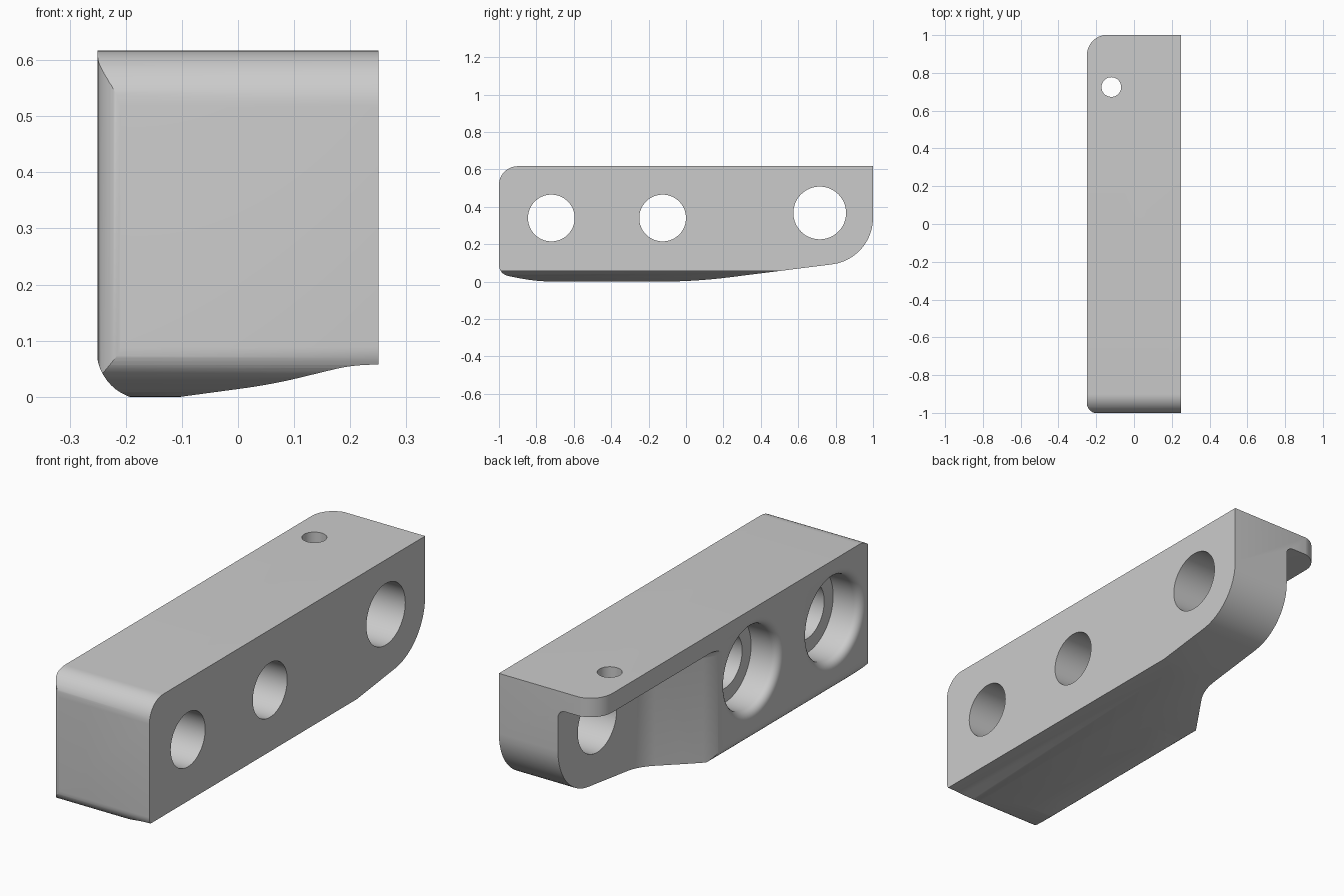
import bpy, bmesh, math
from mathutils import Vector

if "Cube" in bpy.data.objects:
    bpy.data.objects.remove(bpy.data.objects["Cube"])


def rounded(corners, steps=12):
    """Turn (u, v, radius) corners into a filleted outline."""
    pts = []
    for i, (u, v, r) in enumerate(corners):
        p = Vector((u, v))
        if r == 0:
            pts.append(p)
            continue
        d1 = (Vector(corners[i - 1][:2]) - p).normalized()
        d2 = (Vector(corners[(i + 1) % len(corners)][:2]) - p).normalized()
        half = math.acos(max(-1, min(1, d1.dot(d2)))) / 2
        inward = (d1 + d2).normalized()
        across = (d2 - d1).normalized()
        centre = p + inward * (r / math.sin(half))
        sweep = math.pi / 2 - half
        for k in range(steps + 1):
            t = sweep * (2 * k / steps - 1)
            pts.append(centre + (across * math.sin(t) - inward * math.cos(t)) * r)
    return pts


def finish(name, bm):
    bmesh.ops.recalc_face_normals(bm, faces=bm.faces)
    mesh = bpy.data.meshes.new(name)
    bm.to_mesh(mesh)
    bm.free()
    ob = bpy.data.objects.new(name, mesh)
    bpy.context.collection.objects.link(ob)
    return ob


def prism(name, corners, axis, low, high):
    """Extrude an outline along one axis."""
    place = {"x": lambda p, d: (d, p.x, p.y),
             "y": lambda p, d: (p.x, d, p.y),
             "z": lambda p, d: (p.x, p.y, d)}[axis]
    pts = rounded(corners)
    bm = bmesh.new()
    a = [bm.verts.new(place(p, low)) for p in pts]
    b = [bm.verts.new(place(p, high)) for p in pts]
    bm.faces.new(a)
    bm.faces.new(b)
    for i in range(len(pts)):
        j = (i + 1) % len(pts)
        bm.faces.new((a[i], a[j], b[j], b[i]))
    return finish(name, bm)


def turned(name, profile, axis, u, v, sides=64):
    """Solid of revolution from (distance, radius) pairs along x or z."""
    bm = bmesh.new()
    rings = []
    for d, r in profile:
        ring = []
        for k in range(sides):
            t = math.tau * k / sides
            c, s = u + r * math.cos(t), v + r * math.sin(t)
            ring.append(bm.verts.new((d, c, s) if axis == "x" else (c, s, d)))
        rings.append(ring)
    bm.faces.new(rings[0])
    bm.faces.new(rings[-1])
    for a, b in zip(rings, rings[1:]):
        for k in range(sides):
            j = (k + 1) % sides
            bm.faces.new((a[k], a[j], b[j], b[k]))
    return finish(name, bm)


def apply(ob, mod):
    bpy.context.view_layer.objects.active = ob
    bpy.ops.object.modifier_apply(modifier=mod.name)


def combine(ob, tool, operation):
    mod = ob.modifiers.new("combine", "BOOLEAN")
    mod.operation, mod.solver, mod.object = operation, "EXACT", tool
    apply(ob, mod)
    bpy.data.objects.remove(tool)


# Main block: side outline trimmed by the front and plan outlines
block = prism("mounting_block", [
    (-1, .617, .1), (1, .617, 0), (1, .12, .25), (.05, 0, 3),
    (-.8, 0, 1), (-1, .04, .06)], "x", -.3, .3)
front_outline = prism("front_outline", [
    (-.252, .8, 0), (.26, .8, 0), (.26, .058, 0), (.2, .056, .3),
    (.06, .022, 1), (-.14, -.005, .3), (-.252, -.005, .088)], "y", -1.2, 1.2)
plan_outline = prism("plan_outline", [
    (-.25, -1.002, .055), (.25, -1.002, 0), (.25, 1.002, 0),
    (-.25, 1.002, .11)], "z", -.3, 1)
combine(block, front_outline, "INTERSECT")
combine(block, plan_outline, "INTERSECT")

# Side pocket that leaves a thin web and the top flange
pocket = prism("pocket_cutter", [
    (-.5, 1.3, 0), (-.05, 1.3, 0), (-.05, .42, .25), (-.252, .12, .25),
    (-.257, 0, 0), (-.5, 0, 0)], "z", -.3, .53)
soft = pocket.modifiers.new("fillet", "BEVEL")
soft.width, soft.segments, soft.use_clamp_overlap = .035, 5, False
soft.limit_method, soft.angle_limit = "ANGLE", math.radians(60)
apply(pocket, soft)
combine(block, pocket, "DIFFERENCE")

# Two counterbored holes with rounded lips
lip = [(-.215 - .035 * math.sin(t), .225 - .035 * math.cos(t))
       for t in (math.pi / 2 * k / 6 for k in range(6, -1, -1))]
for y in (-.72, -.125):
    bore = turned("bore_cutter", [(-.4, .225)] + lip +
                  [(-.11, .19), (-.11, .125), (.4, .125)], "x", y, .34)
    combine(block, bore, "DIFFERENCE")

# Large plain hole in the web and small hole in the flange
combine(block, turned("web_hole_cutter", [(-.4, .141), (.4, .141)],
                      "x", .715, .367), "DIFFERENCE")
combine(block, turned("flange_hole_cutter", [(.45, .052), (.8, .052)],
                      "z", -.12, .725), "DIFFERENCE")

# Plain grey finish
grey = bpy.data.materials.new("plain_grey")
grey.use_nodes = True
colour = (.6, .6, .6, 1)
grey.diffuse_color = colour
grey.node_tree.nodes["Principled BSDF"].inputs["Base Color"].default_value = colour
block.data.materials.clear()
block.data.materials.append(grey)

bpy.ops.object.select_all(action="DESELECT")
block.select_set(True)
bpy.context.view_layer.objects.active = block
bpy.ops.object.shade_smooth_by_angle(angle=math.radians(30))
